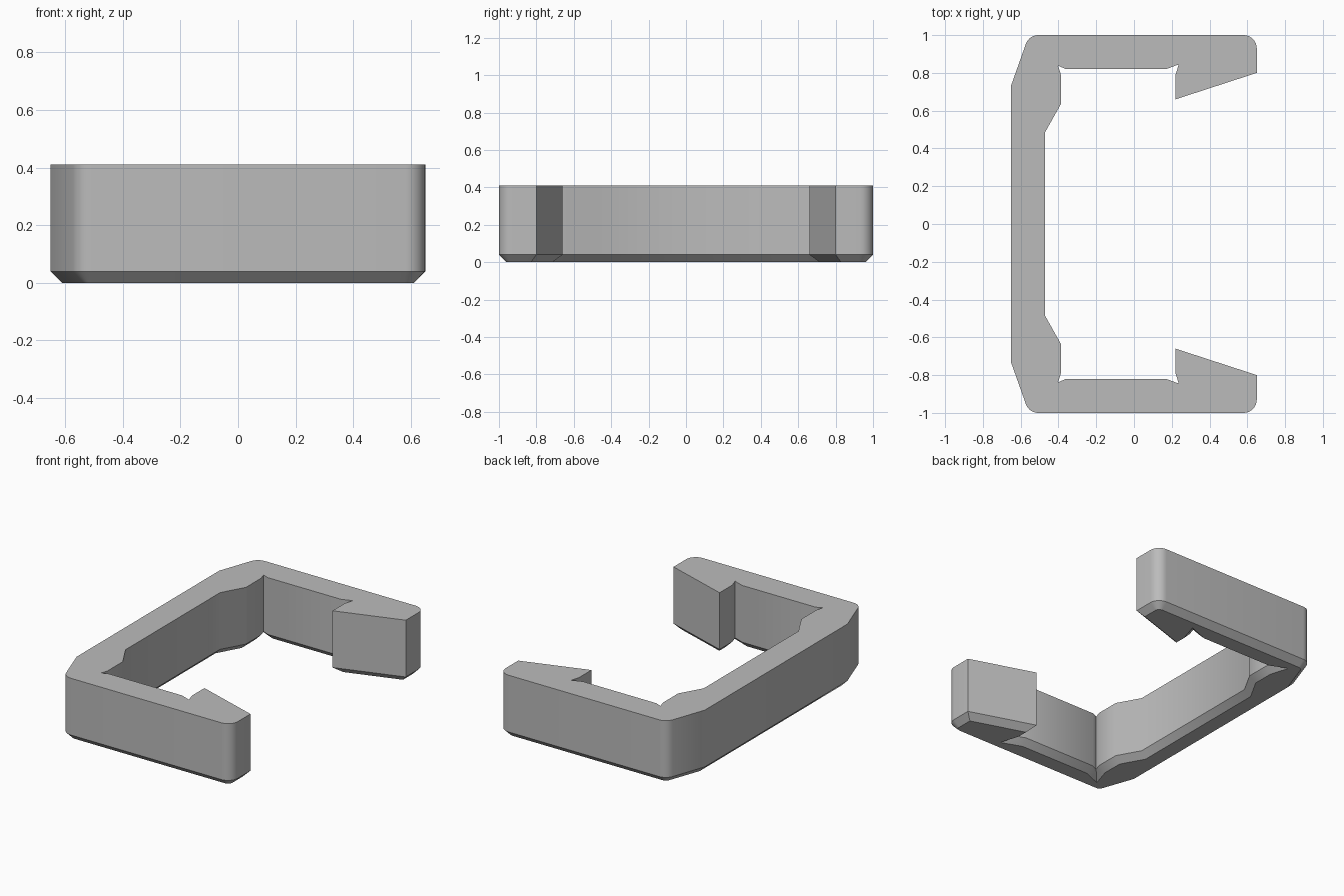
import bpy, bmesh, math
from mathutils import Vector

cube = bpy.data.objects.get("Cube")
if cube:
    bpy.data.objects.remove(cube, do_unlink=True)

HEIGHT, CHAMFER, ROUND = 0.41, 0.04, 0.07

grey = bpy.data.materials.new("mid_grey")
grey.use_nodes = True
grey.diffuse_color = (0.5, 0.5, 0.5, 1)
grey.node_tree.nodes["Principled BSDF"].inputs["Base Color"].default_value = (0.5, 0.5, 0.5, 1)


def fillet(before, corner, after, radius, steps=8):
    """Points of an arc that rounds a corner."""
    p, a, b = Vector(corner), Vector(before), Vector(after)
    u, v = (a - p).normalized(), (b - p).normalized()
    half = u.angle(v) / 2
    start = p + u * radius / math.tan(half)
    centre = p + (u + v).normalized() * radius / math.sin(half)
    r = start - centre
    side = (-u - r.normalized() * (-u).dot(r.normalized())).normalized() * radius
    turn = math.pi - 2 * half
    return [centre + r * math.cos(turn * i / steps) + side * math.sin(turn * i / steps)
            for i in range(steps + 1)]


def inset(points, distance):
    """Mitred inward offset of a clockwise outline."""
    result = []
    for i, p in enumerate(points):
        d1 = (p - points[i - 1]).normalized()
        d2 = (points[(i + 1) % len(points)] - p).normalized()
        n1, n2 = Vector((d1.y, -d1.x)), Vector((d2.y, -d2.x))
        result.append(p + (n1 + n2) * distance / (1 + n1.dot(n2)))
    return result


# Half outline: spine, rounded arm, wedge-shaped hook, relief notches, gusset
spine, back_corner, tip_corner, tip = (-0.65, 0.735), (-0.556, 1), (0.65, 1), (0.65, 0.8)
half = [Vector(spine)]
half += fillet(spine, back_corner, tip_corner, ROUND)
half += fillet(back_corner, tip_corner, tip, ROUND)
half += [Vector(p) for p in (
    tip, (0.22, 0.66), (0.22, 0.79), (0.237, 0.845), (0.17, 0.82),
    (-0.36, 0.82), (-0.402, 0.838), (-0.387, 0.79), (-0.387, 0.635), (-0.47, 0.487))]
outline = half + [Vector((p.x, -p.y)) for p in reversed(half)]

# Loft the chamfered foot, the straight wall and the flat top
bm = bmesh.new()
levels = [(inset(outline, CHAMFER), 0), (outline, CHAMFER), (outline, HEIGHT)]
rings = [[bm.verts.new((p.x, p.y, z)) for p in pts] for pts, z in levels]
for low, high in zip(rings, rings[1:]):
    for i in range(len(low)):
        bm.faces.new((low[i - 1], low[i], high[i], high[i - 1]))
bm.faces.new(rings[0])
bm.faces.new(rings[-1])
bmesh.ops.recalc_face_normals(bm, faces=bm.faces)
caps = [f for f in bm.faces if len(f.verts) > 4]
bmesh.ops.triangulate(bm, faces=caps)

mesh = bpy.data.meshes.new("clip_bracket")
bm.to_mesh(mesh)
bm.free()
mesh.materials.append(grey)
clip = bpy.data.objects.new("clip_bracket", mesh)
bpy.context.collection.objects.link(clip)

# Smooth the rounds while the chamfer and rims stay crisp
bpy.ops.object.select_all(action='DESELECT')
clip.select_set(True)
bpy.context.view_layer.objects.active = clip
bpy.ops.object.shade_smooth_by_angle(angle=math.radians(35))
